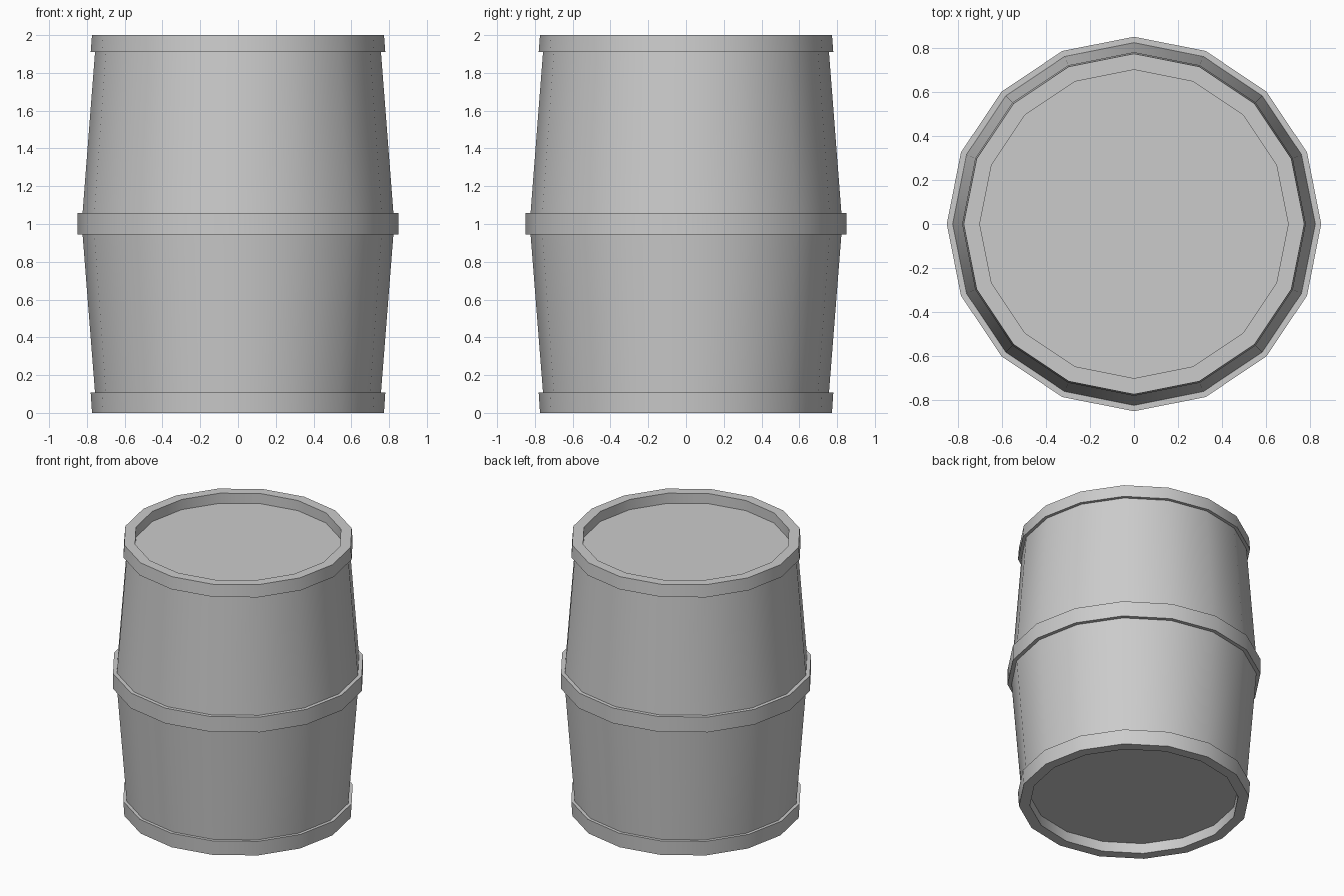
import bpy
import bmesh
from math import cos, sin, pi, radians

if "Cube" in bpy.data.objects:
    bpy.data.objects.remove(bpy.data.objects["Cube"])

SIDES = 16


def lathe(name, profile):
    """Revolve (radius, z) points, listed bottom to top, and cap both ends."""
    bm = bmesh.new()
    rings = [[bm.verts.new((r * cos(2 * pi * i / SIDES), r * sin(2 * pi * i / SIDES), z))
              for i in range(SIDES)] for r, z in profile]
    for lo, hi in zip(rings, rings[1:]):
        for i in range(SIDES):
            j = (i + 1) % SIDES
            bm.faces.new((lo[i], lo[j], hi[j], hi[i]))
    bm.faces.new(rings[0][::-1])
    bm.faces.new(rings[-1])
    bmesh.ops.recalc_face_normals(bm, faces=bm.faces)
    mesh = bpy.data.meshes.new(name)
    bm.to_mesh(mesh)
    bm.free()
    obj = bpy.data.objects.new(name, mesh)
    bpy.context.collection.objects.link(obj)
    bpy.context.view_layer.objects.active = obj
    obj.select_set(True)
    bpy.ops.object.shade_smooth_by_angle(angle=radians(30))
    obj.select_set(False)
    return obj


bottom = [(0.70, 0.075), (0.70, 0.0)]                        # recessed base
low_hoop = [(0.773, 0.0), (0.78, 0.107), (0.757, 0.107)]
mid_hoop = [(0.823, 0.945), (0.85, 0.945), (0.85, 1.058), (0.823, 1.058)]
top_hoop = [(0.757, 1.91), (0.78, 1.91), (0.773, 2.0)]
lid = [(0.70, 2.0), (0.70, 1.925)]                           # recessed lid

# One closed shell: the stave walls span the gaps between the hoops
lathe("barrel", bottom + low_hoop + mid_hoop + top_hoop + lid)
